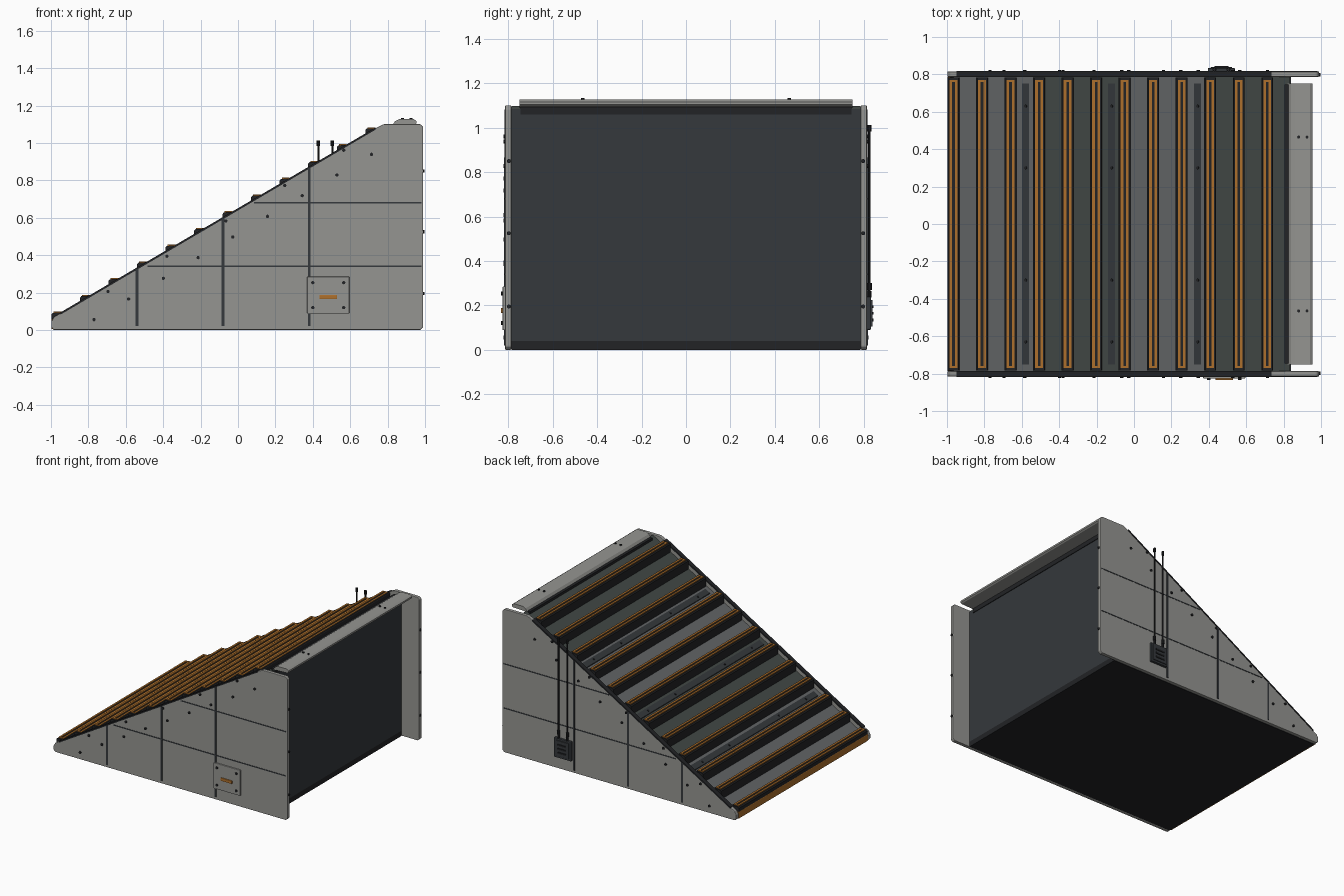
import bpy, bmesh, math
from mathutils import Matrix

if "Cube" in bpy.data.objects:
    bpy.data.objects.remove(bpy.data.objects["Cube"])


def mat(name, c):
    m = bpy.data.materials.new(name)
    m.diffuse_color = (*c, 1)
    m.use_nodes = True
    m.node_tree.nodes["Principled BSDF"].inputs["Base Color"].default_value = m.diffuse_color
    return m


GREY = mat("panel_grey", (0.30, 0.30, 0.285))
LIGHT = mat("deck_light", (0.125, 0.13, 0.135))
GREEN = mat("deck_dark", (0.055, 0.065, 0.06))
SLATE = mat("slate", (0.035, 0.04, 0.045))
BLACK = mat("black", (0.016, 0.017, 0.019))
ORANGE = mat("orange", (0.42, 0.16, 0.025))
SLOPE = 0.587
ANG = math.atan(SLOPE)


def line(x):
    return 0.06 + SLOPE * (x + 1)      # upper edge of the side panels


def deck(x):
    return line(x) - 0.04              # walking surface


def finish(name, bm, m, bevel=0, segs=2):
    bmesh.ops.recalc_face_normals(bm, faces=bm.faces)
    me = bpy.data.meshes.new(name)
    bm.to_mesh(me)
    bm.free()
    ob = bpy.data.objects.new(name, me)
    bpy.context.collection.objects.link(ob)
    me.materials.append(m)
    if bevel:
        b = ob.modifiers.new("bevel", 'BEVEL')
        b.width, b.segments, b.limit_method = bevel, segs, 'ANGLE'
    return ob


def prism(name, pts, y0, y1, m, bevel=0):
    bm = bmesh.new()
    f = bm.faces.new([bm.verts.new((x, y0, z)) for x, z in pts])
    r = bmesh.ops.extrude_face_region(bm, geom=[f])
    vs = [v for v in r["geom"] if isinstance(v, bmesh.types.BMVert)]
    bmesh.ops.translate(bm, vec=(0, y1 - y0, 0), verts=vs)
    return finish(name, bm, m, bevel)


def box(name, x0, x1, y0, y1, z0, z1, m, bevel=0):
    return prism(name, [(x0, z0), (x1, z0), (x1, z1), (x0, z1)], y0, y1, m, bevel)


def discs(name, spots, axis, r=0.008, h=0.008, m=BLACK):
    # many short cylinders along one axis, in one mesh
    rot = {'X': Matrix.Rotation(math.pi / 2, 4, 'Y'), 'Y': Matrix.Rotation(math.pi / 2, 4, 'X'),
           'Z': Matrix(), 'S': Matrix.Rotation(-ANG, 4, 'Y')}[axis]
    bm = bmesh.new()
    for p in spots:
        bmesh.ops.create_cone(bm, cap_ends=True, segments=10, radius1=r, radius2=r, depth=h,
                              matrix=Matrix.Translation(p) @ rot)
    return finish(name, bm, m)


# core wedge, base and back wall
prism("core_wedge", [(-0.985, 0.04), (0.83, 0.04), (0.83, deck(0.83) - 0.02), (-0.94, deck(-0.94) - 0.01)],
      -0.787, 0.787, BLACK)
box("base_plate", -0.985, 0.84, -0.787, 0.787, 0.0, 0.04, BLACK)
box("back_wall", 0.815, 0.84, -0.787, 0.787, 0.04, 1.085, SLATE)

# sloping deck panels in alternating tones
edges = [-0.985, -0.54, -0.08, 0.38, 0.835]
for i in range(4):
    a, b = edges[i], edges[i + 1]
    prism(f"deck_panel_{i + 1}", [(a, deck(a) - 0.025), (b, deck(b) - 0.025), (b, deck(b)), (a, deck(a))],
          -0.787, 0.787, (LIGHT, GREEN)[i % 2])

# seam plates across the deck with screws
for i, x in enumerate((-0.58, -0.12, 0.34)):
    a, b = x - 0.019, x + 0.019
    prism(f"deck_seam_plate_{i + 1}", [(a, deck(a) - 0.005), (b, deck(b) - 0.005),
                                       (b, deck(b) + 0.006), (a, deck(a) + 0.006)], -0.75, 0.75, SLATE)
    discs(f"deck_seam_screws_{i + 1}", [(x, y, deck(x) + 0.007) for y in (-0.63, -0.3, 0.3, 0.63)], 'S')

# cleats with an orange framed grip strip
for i in range(12):
    x = -0.965 + 0.1525 * i
    t = line(x) + 0.006
    prism(f"cleat_{i + 1}", [(x - 0.032, deck(x - 0.032) - 0.01), (x + 0.032, deck(x + 0.032) - 0.01),
                             (x + 0.032, t + 0.002), (x + 0.028, t + 0.008),
                             (x - 0.025, t + 0.005), (x - 0.032, t - 0.003)], -0.782, 0.782, BLACK)
    for j, dx in enumerate((-0.021, 0.007)):
        box(f"cleat_grip_{i + 1}_{j + 1}", x + dx, x + dx + 0.014, -0.77, 0.77, t, t + 0.012, ORANGE)
    for j, y in enumerate((-0.77, 0.758)):
        box(f"cleat_grip_end_{i + 1}_{j + 1}", x - 0.007, x + 0.007, y, y + 0.012, t, t + 0.012, ORANGE)

# orange toe strip at the low end
box("toe_strip", -0.998, -0.98, -0.785, 0.785, 0.005, 0.058, ORANGE, 0.003)

# side panels with trims, seams and screws, both sides
outer = [(-0.985, 0), (0.975, 0), (0.99, 0.015), (0.99, 1.085), (0.975, 1.10), (0.78, 1.10),
         (0.745, 1.084), (-0.985, line(-0.985)), (-0.998, 0.045), (-0.998, 0.015)]
screws = [(-0.77 + 0.1855 * k, 0.055 + 0.1105 * k) for k in range(9)]
screws += [(-0.695 + 0.315 * k, 0.205 + 0.189 * k) for k in range(5)]
for s, side in ((-1, "front"), (1, "rear")):
    ys = lambda a, b: (min(s * a, s * b), max(s * a, s * b))
    prism(f"{side}_side_panel", outer, *ys(0.787, 0.815), GREY, 0.004)
    a, b = -0.95, 0.735
    prism(f"{side}_slope_trim", [(a, line(a) - 0.008), (b, line(b) - 0.008), (b, line(b) + 0.004),
                                 (a, line(a) + 0.004)], *ys(0.785, 0.818), BLACK)
    for i, x in enumerate((-0.54, -0.08, 0.38)):
        box(f"{side}_vertical_seam_{i + 1}", x - 0.007, x + 0.007, *ys(0.81, 0.819), 0.02, line(x) - 0.005, SLATE)
    for i, (x, z) in enumerate(((-0.485, 0.34), (0.085, 0.68))):
        box(f"{side}_horizontal_seam_{i + 1}", x, 0.98, *ys(0.81, 0.817), z - 0.004, z + 0.004, SLATE)
    discs(f"{side}_side_screws", [(x, s * 0.817, z) for x, z in screws], 'Y', 0.009, 0.012)
    discs(f"{side}_back_edge_screws", [(0.991, s * 0.798, z) for z in (0.195, 0.525, 0.85)], 'X', 0.009, 0.012)

# top lip overhanging the back
prism("top_lip", [(0.82, 1.088), (0.84, 1.116), (0.862, 1.127), (0.94, 1.127), (0.955, 1.117),
                  (0.955, 1.104), (0.945, 1.097), (0.85, 1.094)], -0.75, 0.75, GREY)
box("lip_support", 0.805, 0.845, -0.745, 0.745, 1.06, 1.098, BLACK)
discs("lip_screws", [(x, y, 1.128) for x in (0.88, 0.925) for y in (-0.465, 0.465)], 'Z', 0.008, 0.012)

# front access plate with orange handle
box("access_plate", 0.37, 0.595, -0.826, -0.812, 0.088, 0.285, GREY, 0.003)
box("access_plate_handle", 0.435, 0.53, -0.834, -0.822, 0.165, 0.188, ORANGE, 0.003)
discs("access_plate_screws", [(x, -0.827, z) for x in (0.4, 0.565) for z in (0.12, 0.253)], 'Y', 0.009, 0.012)

# rear junction box with louvres and two conduits
box("junction_box", 0.395, 0.54, 0.812, 0.834, 0.09, 0.24, SLATE, 0.005)
box("junction_box_cover", 0.41, 0.525, 0.83, 0.84, 0.105, 0.225, SLATE, 0.003)
for i in range(3):
    box(f"junction_louvre_{i + 1}", 0.43, 0.505, 0.838, 0.845, 0.128 + 0.03 * i, 0.14 + 0.03 * i, BLACK)
pair = (0.43, 0.505)
discs("conduits", [(x, 0.826, 0.615) for x in pair], 'Z', 0.006, 0.77)
discs("conduit_lower_collars", [(x, 0.826, 0.285) for x in pair], 'Z', 0.011, 0.03)
discs("conduit_upper_collars", [(x, 0.826, 0.998) for x in pair], 'Z', 0.010, 0.028)
discs("conduit_glands", [(x, 0.826, 0.25) for x in pair], 'Z', 0.009, 0.03)
